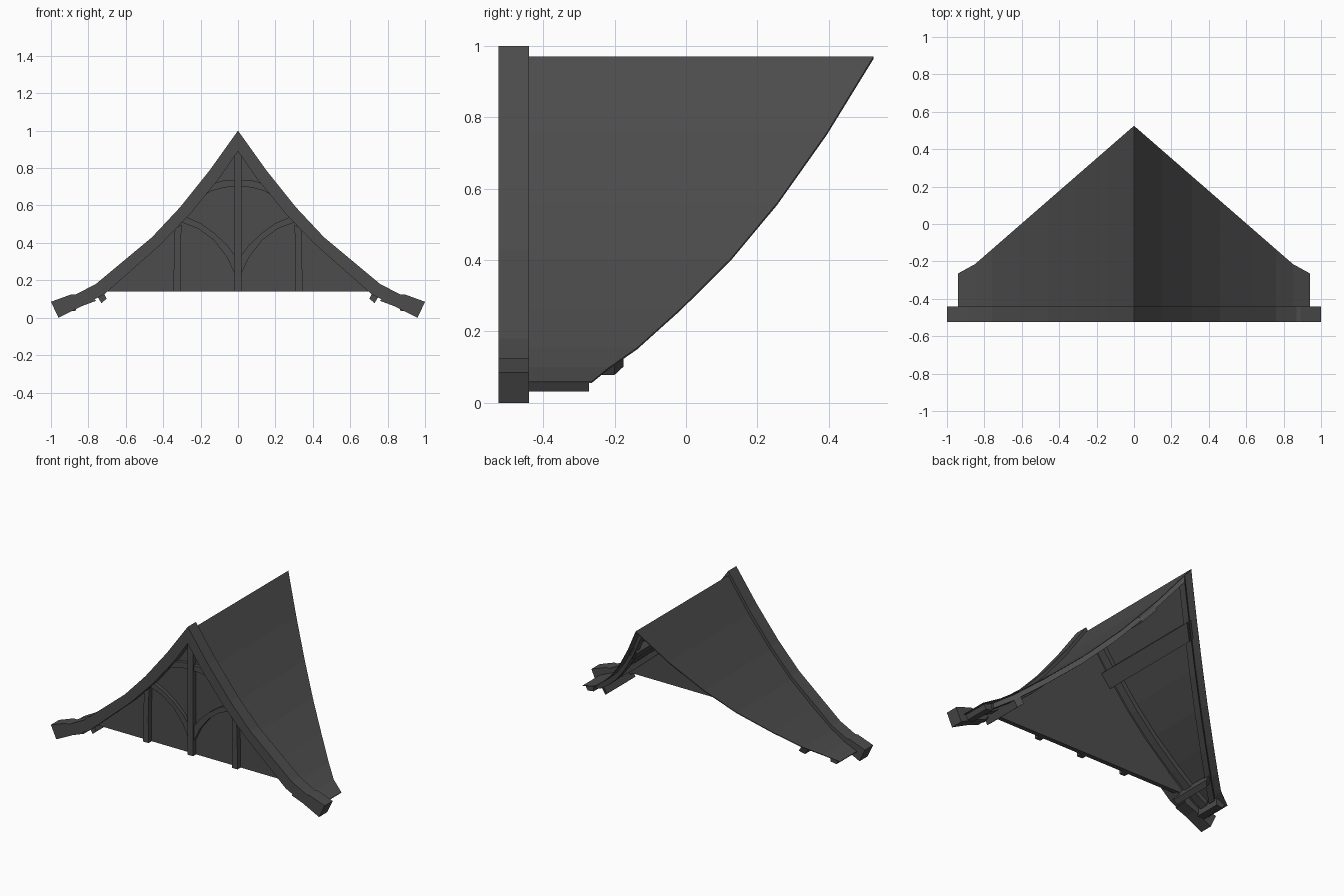
import bpy, bmesh
from mathutils import Vector

if "Cube" in bpy.data.objects:
    bpy.data.objects.remove(bpy.data.objects["Cube"])

slate = bpy.data.materials.new("dark_slate")
slate.diffuse_color = (.072, .072, .072, 1)
slate.use_nodes = True
slate.node_tree.nodes["Principled BSDF"].inputs["Base Color"].default_value = slate.diffuse_color


def strip(name, upper, lower, y0, y1, mirror=False):
    """Solid band between two (x, z) lines, running in y from y0 to y1 (number or function of |x|)."""
    bm = bmesh.new()
    val = lambda y, x: y(abs(x)) if callable(y) else y
    rings = []
    for u, l in zip(upper, lower):
        a, b = val(y0, u[0]), val(y1, u[0])
        rings.append([bm.verts.new(c) for c in (
            (u[0], a, u[1]), (u[0], b, u[1]), (l[0], b, l[1]), (l[0], a, l[1]))])
    for r, s in zip(rings, rings[1:]):
        for i in range(4):
            j = (i + 1) % 4
            bm.faces.new((r[i], r[j], s[j], s[i]))
    bm.faces.new(rings[0])
    bm.faces.new(rings[-1][::-1])
    bmesh.ops.recalc_face_normals(bm, faces=bm.faces)
    me = bpy.data.meshes.new(name)
    bm.to_mesh(me)
    bm.free()
    me.materials.append(slate)
    ob = bpy.data.objects.new(name, me)
    bpy.context.collection.objects.link(ob)
    if mirror:
        ob.modifiers.new("Mirror", 'MIRROR').use_mirror_merge = False
    return ob


def full(half):
    """Reflect a half line starting at x = 0 into a whole one."""
    return [(-x, z) for x, z in half[:0:-1]] + list(half)


def offset(half, d):
    """Move a half line down along its normals; the ridge point stays on x = 0."""
    out = []
    for i, p in enumerate(half):
        a, b = Vector(half[max(i - 1, 0)]), Vector(half[min(i + 1, len(half) - 1)])
        t = (b - a).normalized()
        n = Vector((t.y, -t.x))
        q = (0, p[1] - d / t.x) if i == 0 else (p[0] + n.x * d, p[1] + n.y * d)
        out.append(tuple(q))
    return out


def at(line, x):
    """Height of a half line at x."""
    for (x0, z0), (x1, z1) in zip(line, line[1:]):
        if x <= x1:
            return z0 + (z1 - z0) * (x - x0) / (x1 - x0)
    return line[-1][1]


def rear(x):
    """Slanted back edge of the roof."""
    return 0.525 - 0.87 * x if x < 0.85 else -0.2145 - (x - 0.85) * 0.55


# Thin curved roof shell
roof = [(0, .97), (.15, .757), (.31, .56), (.46, .403), (.62, .265), (.76, .155), (.85, .10), (.94, .06)]
under = offset(roof, .004)
shell = strip("roof_shell", full(roof), full([(x, at(under, x) if x < .9 else z - .004)
                                              for x, z in roof]), -.445, rear)

# Front bargeboard with thicker tips
board_top = [(0, 1), (.15, .79), (.31, .59), (.46, .43), (.76, .18), (.88, .118)]
board_low = [(0, .89), (.1, .745), (.26, .55), (.415, .39), (.715, .125), (.84, .062)]
strip("bargeboard", full(board_top), full(board_low), -.525, -.44)
strip("bargeboard_tip", [(.78, .118), (.89, .125), (1, .085)], [(.76, .09), (.84, .06), (.96, 0)],
      -.525, -.44, True)

# Gable wall
wall = [(x, at(under, x)) for x in (0, .15, .31, .46, .62)] + [(.715, .145)]
strip("gable_wall", full(wall), full([(x, .14) for x, z in wall]), -.465, -.435)

# Timber frame on the wall
F, B = -.498, -.455
strip("king_post", [(-.02, .9), (.02, .9)], [(-.02, .14), (.02, .14)], F, B)
strip("side_post", [(.305, .14), (.308, .3), (.302, .5)], [(.345, .14), (.343, .3), (.338, .47)],
      F, B, True)
strip("collar_arch", full([(0, .738), (.08, .733), (.14, .715), (.16, .705)]),
      full([(0, .70), (.07, .697), (.14, .678), (.18, .655)]), F + .01, B)
strip("arched_brace", [(.015, .33), (.06, .39), (.13, .455), (.2, .505), (.28, .54)],
      [(.015, .23), (.06, .325), (.13, .415), (.21, .475), (.31, .513)], F + .01, B, True)

# Purlins and eave beams under the roof
strip("upper_purlin", [(.145, .755), (.21, .675)], [(.115, .725), (.18, .645)],
      -.435, lambda x: rear(x) - .05, True)
strip("lower_purlin", [(.735, .16), (.765, .135)], [(.702, .102), (.73, .078)],
      -.475, lambda x: rear(x) - .06, True)
strip("eave_beam", [(.865, .085), (.925, .06)], [(.865, .038), (.91, .032)], -.45, -.272, True)

# Rafters following the curve: one behind the wall, one along the back edge
deep = offset(roof, .036)
rafter_top = full([(x, at(under, x) + .002) for x, z in roof[:-1]])
rafter_low = full([(x, at(deep, x)) for x, z in roof[:-1]])
strip("front_rafter", rafter_top, rafter_low, -.40, -.345)
strip("rear_rafter", rafter_top, rafter_low, lambda x: rear(x) - .11, lambda x: rear(x) - .06)
